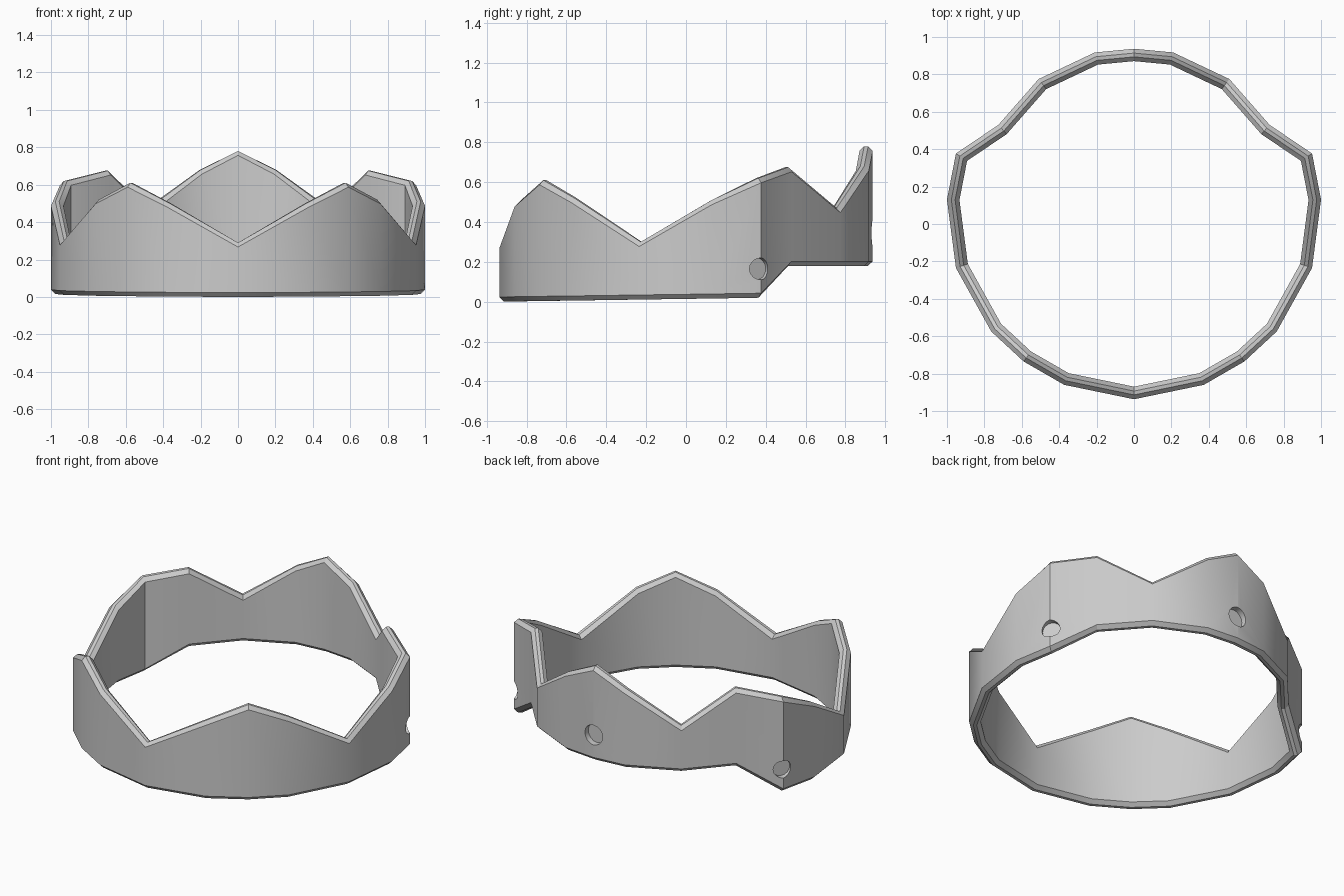
import bpy, bmesh, math
from mathutils import Vector

if "Cube" in bpy.data.objects:
    bpy.data.objects.remove(bpy.data.objects["Cube"])

WALL, BEVEL = 0.066, 0.023

# Half outline from back centre to front centre: x, y, top height, bottom height
half = [(0, .937, .78, .18), (.21, .917, .68, .18), (.51, .775, .47, .18),
        (.725, .53, .675, .18), (.952, .377, .62, .02), (1, .13, .51, .016),
        (.952, -.235, .30, .011), (.763, -.575, .52, .006), (.59, -.735, .61, .004),
        (.373, -.86, .50, .002), (0, -.937, .29, 0)]
ring = half + [(-x, y, t, b) for x, y, t, b in half[-2:0:-1]]
n = len(ring)


def inward(i):
    """Mitred inward direction at outline point i."""
    p, c, q = (Vector(ring[k % n][:2]) for k in (i - 1, i, i + 1))
    n1, n2 = [Vector((d.y, -d.x)) for d in ((c - p).normalized(), (q - c).normalized())]
    m = (n1 + n2).normalized()
    return m / m.dot(n1)


# Crown band: bevelled wall section swept round the outline
bm = bmesh.new()
loops = []
for i, (x, y, t, b) in enumerate(ring):
    d = inward(i)
    section = [(0, b + BEVEL), (0, t - BEVEL), (BEVEL, t), (WALL - BEVEL, t),
               (WALL, t - BEVEL), (WALL, b + BEVEL), (WALL - BEVEL, b), (BEVEL, b)]
    loops.append([bm.verts.new((x + d.x * o, y + d.y * o, z)) for o, z in section])
for i in range(n):
    a, c = loops[i], loops[(i + 1) % n]
    for k in range(8):
        j = (k + 1) % 8
        bm.faces.new((a[k], a[j], c[j], c[k]))
bmesh.ops.recalc_face_normals(bm, faces=bm.faces)
mesh = bpy.data.meshes.new("crown_band")
bm.to_mesh(mesh)
bm.free()
band = bpy.data.objects.new("crown_band", mesh)
bpy.context.collection.objects.link(band)


# Blind round sockets: back centre and both rear side corners
def socket(name, pos, direction, radius, depth):
    d = Vector(direction).normalized()
    bpy.ops.mesh.primitive_cylinder_add(vertices=16, radius=radius, depth=.2,
                                        location=Vector(pos) + d * (.1 - depth),
                                        rotation=d.to_track_quat('Z', 'Y').to_euler())
    cutter = bpy.context.object
    cutter.name = name
    cutter.hide_render = True
    bpy.context.view_layer.objects.active = band
    mod = band.modifiers.new(name, 'BOOLEAN')
    mod.object = cutter
    mod.operation = 'DIFFERENCE'
    mod.solver = 'EXACT'
    bpy.ops.object.modifier_apply(modifier=mod.name)
    bpy.data.objects.remove(cutter)


socket("back_socket", (0, .937, .345), (0, 1, 0), .063, .04)
for s in (-1, 1):
    socket("side_socket", (s * .952, .377, .165), (s * .83, .56, 0), .055, .04)

bpy.ops.object.select_all(action='DESELECT')
band.select_set(True)
bpy.context.view_layer.objects.active = band
bpy.ops.object.shade_smooth_by_angle(angle=math.radians(30))
